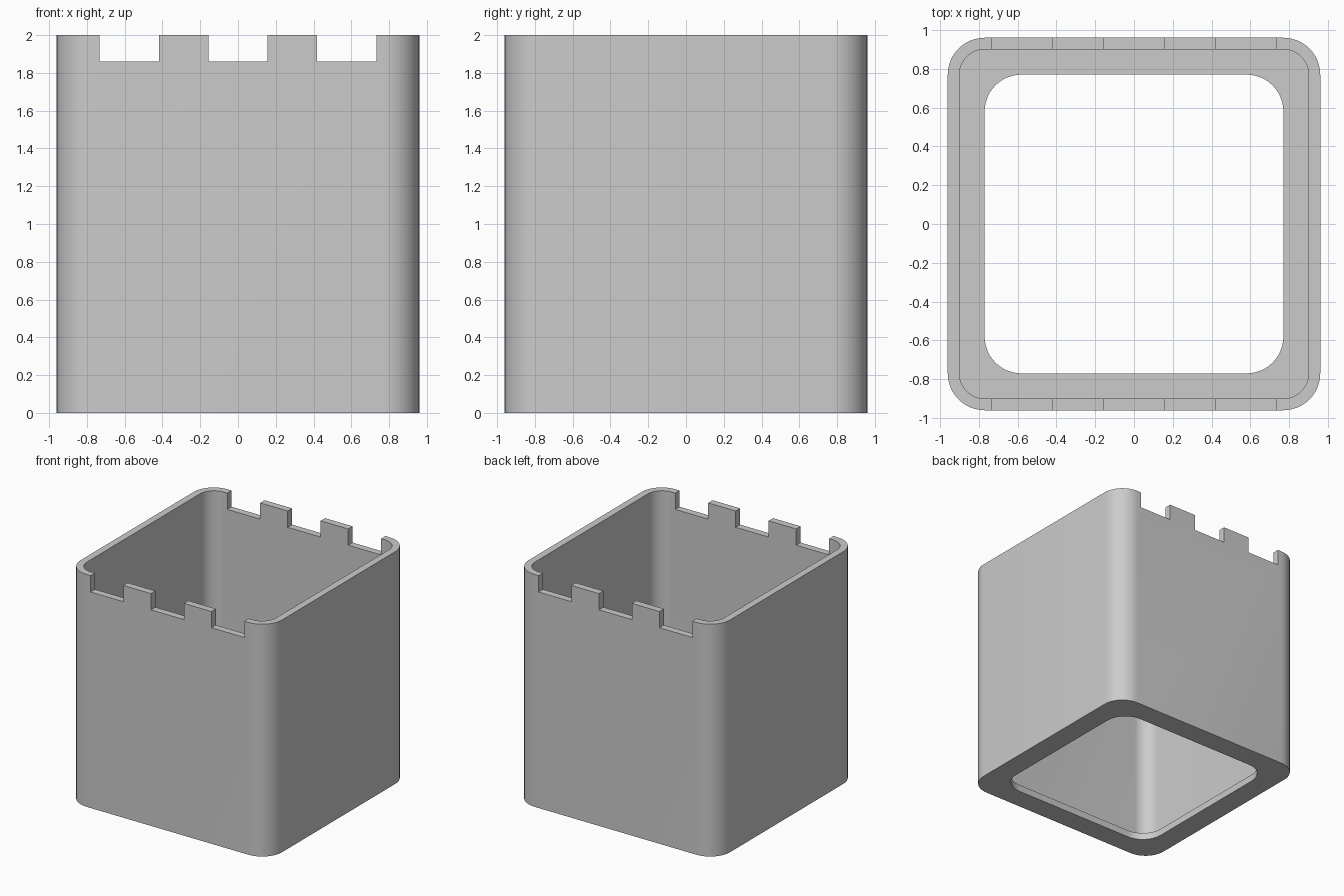
import bpy, bmesh
from math import cos, sin, pi, radians

cube = bpy.data.objects.get("Cube")
if cube:
    bpy.data.objects.remove(cube, do_unlink=True)

HEIGHT, FLOOR, NOTCH_Z = 2.0, 0.06, 1.86
OUTER, INNER, OPENING = (0.96, 0.19), (0.90, 0.13), (0.77, 0.19)  # half width, corner radius
STEPS = 12

grey = bpy.data.materials.new("light_grey")
grey.use_nodes = True
grey.diffuse_color = (0.6, 0.6, 0.6, 1)
grey.node_tree.nodes["Principled BSDF"].inputs["Base Color"].default_value = grey.diffuse_color


def rounded_square(bm, shape, z):
    """Ring of vertices around a square with rounded corners."""
    half, radius = shape
    ring = []
    for corner in range(4):
        mid = pi / 4 + corner * pi / 2
        cx = (half - radius) * (1 if cos(mid) > 0 else -1)
        cy = (half - radius) * (1 if sin(mid) > 0 else -1)
        for i in range(STEPS + 1):
            a = corner * pi / 2 + i / STEPS * pi / 2
            ring.append(bm.verts.new((cx + radius * cos(a), cy + radius * sin(a), z)))
    return ring


def finish(name, bm):
    bmesh.ops.recalc_face_normals(bm, faces=bm.faces)
    mesh = bpy.data.meshes.new(name)
    bm.to_mesh(mesh)
    bm.free()
    mesh.materials.append(grey)
    obj = bpy.data.objects.new(name, mesh)
    bpy.context.collection.objects.link(obj)
    return obj


# Open box: outer wall, rim, inner wall, floor ledge and floor opening in one closed skin
bm = bmesh.new()
rings = [rounded_square(bm, shape, z) for shape, z in (
    (OUTER, 0), (OUTER, HEIGHT), (INNER, HEIGHT),
    (INNER, FLOOR), (OPENING, FLOOR), (OPENING, 0))]
for k, low in enumerate(rings):
    high = rings[(k + 1) % len(rings)]
    for i in range(len(low)):
        j = (i + 1) % len(low)
        bm.faces.new((low[i], low[j], high[j], high[i]))
box = finish("box_shell", bm)

# Three notches cut through the front and back rims
bm = bmesh.new()
for x in (-0.576, 0, 0.576):
    block = bmesh.ops.create_cube(bm, size=1)["verts"]
    bmesh.ops.scale(bm, verts=block, vec=(0.313, 3, 0.4))
    bmesh.ops.translate(bm, verts=block, vec=(x, 0, NOTCH_Z + 0.2))
cutter = finish("notch_cutter", bm)
cutter.hide_render = True

cut = box.modifiers.new("notches", "BOOLEAN")
cut.operation = "DIFFERENCE"
cut.solver = "EXACT"
cut.object = cutter

bpy.ops.object.select_all(action="DESELECT")
box.select_set(True)
bpy.context.view_layer.objects.active = box
bpy.ops.object.modifier_apply(modifier=cut.name)
bpy.data.objects.remove(cutter, do_unlink=True)
bpy.ops.object.shade_smooth_by_angle(angle=radians(30))
